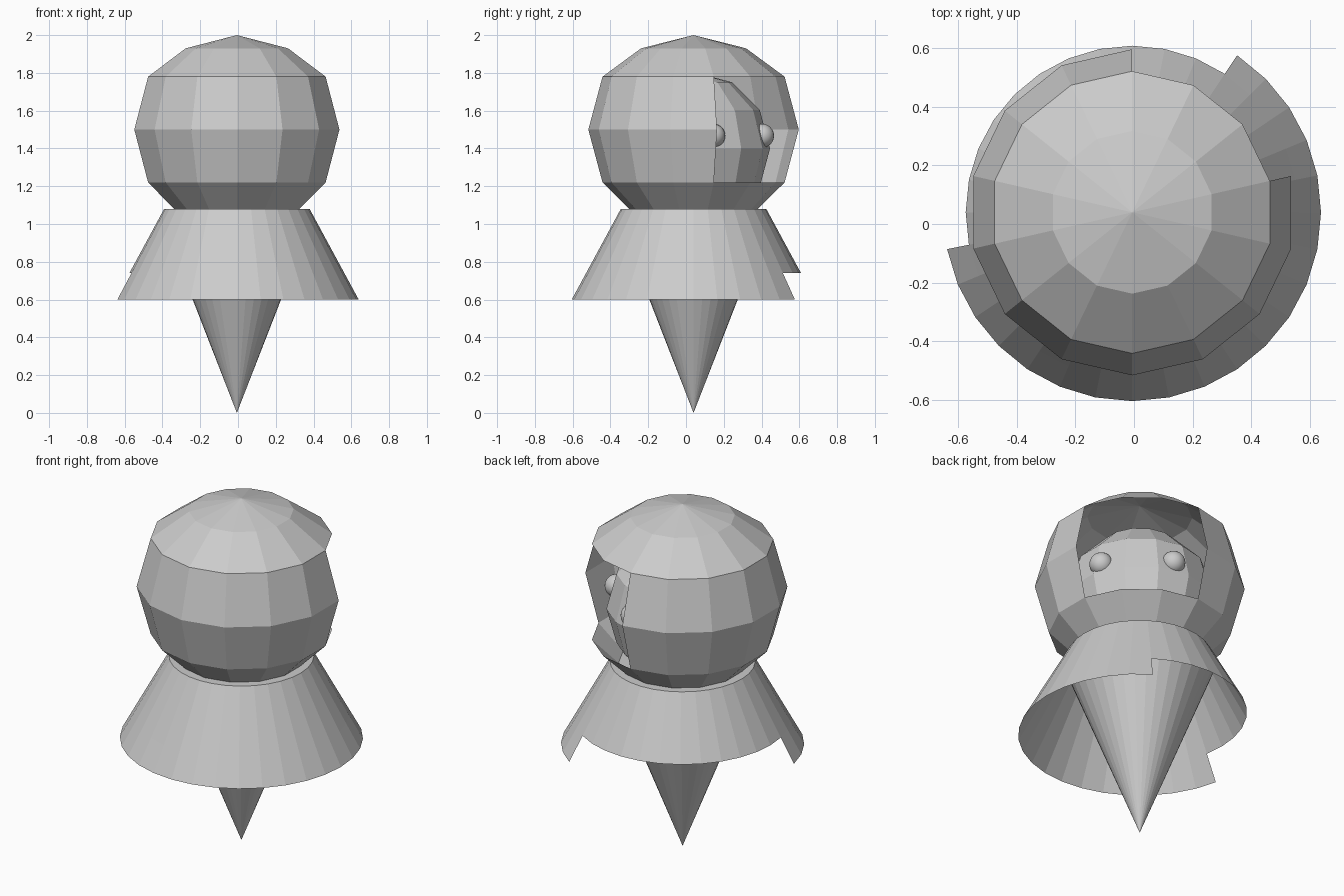
import bpy, bmesh, math

if "Cube" in bpy.data.objects:
    bpy.data.objects.remove(bpy.data.objects["Cube"])

CX, CY = -0.006, 0.04   # shared vertical axis of the figure


def lathe(name, profile, sides, skip=lambda ring, seg: False):
    """Spin (radius, z) points round the axis, first vertex at +x offset so one lies at +y.
    Radius 0 becomes a pole; skip(ring, seg) leaves faces out."""
    bm = bmesh.new()
    rings = []
    for r, z in profile:
        if r == 0:
            rings.append([bm.verts.new((CX, CY, z))] * sides)
        else:
            ring = []
            for i in range(sides):
                a = math.pi / 2 + 2 * math.pi * i / sides
                ring.append(bm.verts.new((CX + r * math.cos(a), CY + r * math.sin(a), z)))
            rings.append(ring)
    for k in range(len(rings) - 1):
        a, b = rings[k], rings[k + 1]
        for i in range(sides):
            if skip(k, i):
                continue
            j = (i + 1) % sides
            bm.faces.new(list(dict.fromkeys((a[i], a[j], b[j], b[i]))))
    bmesh.ops.delete(bm, geom=[v for v in bm.verts if not v.link_faces], context='VERTS')
    mesh = bpy.data.meshes.new(name)
    bm.to_mesh(mesh)
    bm.free()
    obj = bpy.data.objects.new(name, mesh)
    bpy.context.collection.objects.link(obj)
    return obj


# pointed body, tip on the ground
lathe("body", [(0, 0), (0.39, 1.0), (0, 1.0)], 32)

# cape: open flared skirt with a closed top, bottom band cut short at the face side
lathe("cape", [(0.645, 0.6), (0.569, 0.74), (0.385, 1.08), (0, 1.08)], 32,
      lambda k, i: k == 0 and (i >= 29 or i < 9))

# hood: faceted shell with a three-panel face opening
lathe("hood", [(0, 0.943), (0.278, 1.018), (0.482, 1.22), (0.557, 1.5),
               (0.482, 1.78), (0.278, 1.93), (0, 2.0)], 14,
      lambda k, i: k in (2, 3) and i >= 11)

# head inside the hood
R = 0.405
lathe("head", [(0 if k in (0, 6) else R * math.sin(math.pi * k / 6),
                1.4 - R * math.cos(math.pi * k / 6)) for k in range(7)], 14)

# eyes
for side, deg in (("right", 16.5), ("left", 79)):
    a = math.radians(deg)
    bpy.ops.mesh.primitive_uv_sphere_add(
        segments=24, ring_count=12, radius=0.063,
        location=(CX + 0.37 * math.cos(a), CY + 0.37 * math.sin(a), 1.467))
    bpy.context.object.name = side + "_eye"
    bpy.ops.object.shade_smooth()

# the cape's cut panels span the face direction: drop stray edges and fix normals
for obj in bpy.context.scene.objects:
    bm = bmesh.new()
    bm.from_mesh(obj.data)
    bmesh.ops.recalc_face_normals(bm, faces=bm.faces)
    bm.to_mesh(obj.data)
    bm.free()
